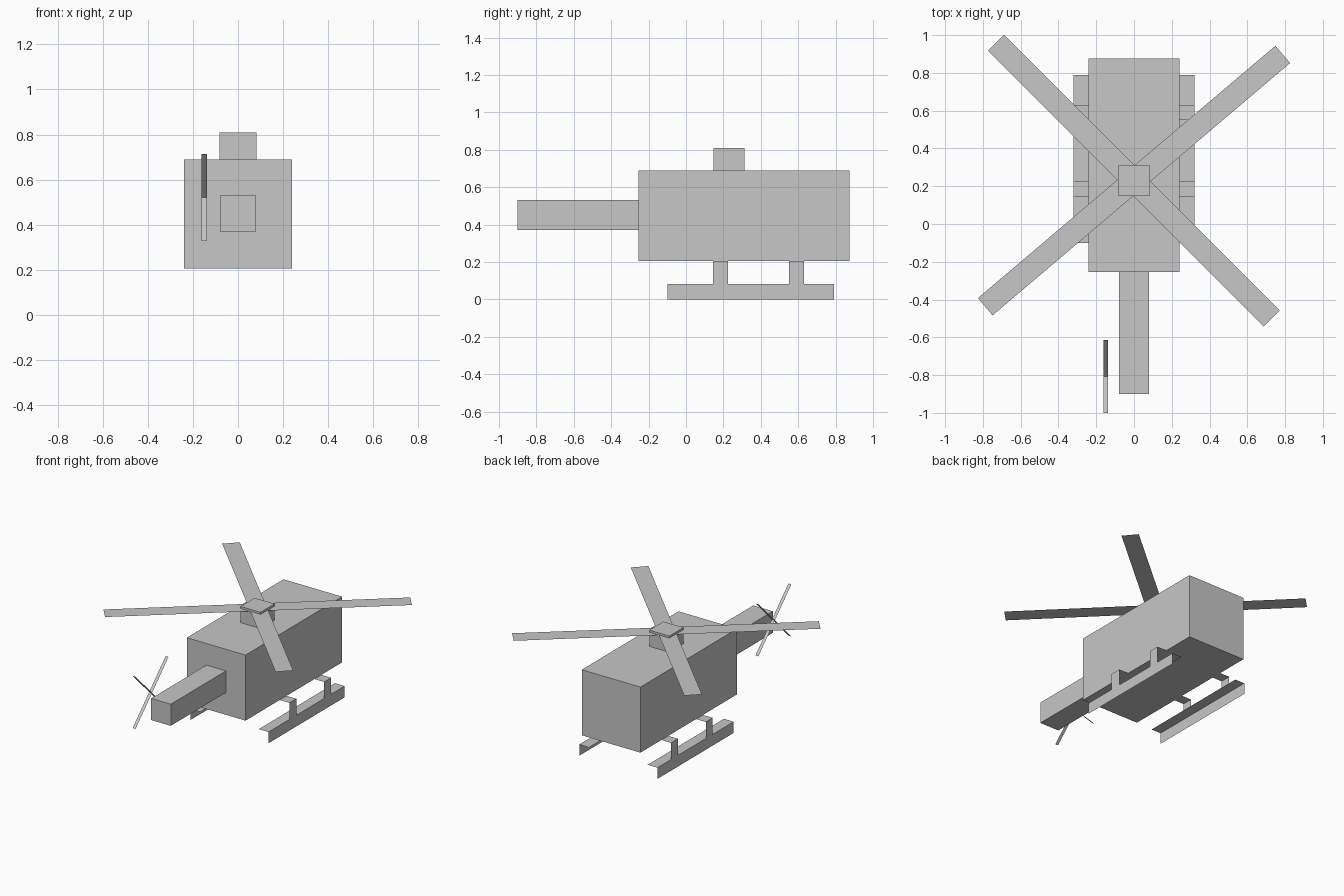
import bpy
import bmesh
from math import radians
from mathutils import Matrix, Vector

cube = bpy.data.objects.get("Cube")
if cube:
    bpy.data.objects.remove(cube, do_unlink=True)

GREY = (0.57, 0.57, 0.57, 1.0)
grey = bpy.data.materials.new("plain grey")
grey.use_nodes = True
grey.diffuse_color = GREY
grey.node_tree.nodes["Principled BSDF"].inputs["Base Color"].default_value = GREY


def finish(name, bm):
    mesh = bpy.data.meshes.new(name)
    bm.to_mesh(mesh)
    bm.free()
    mesh.materials.append(grey)
    obj = bpy.data.objects.new(name, mesh)
    bpy.context.collection.objects.link(obj)
    return obj


def box(name, low, high):
    low, high = Vector(low), Vector(high)
    bm = bmesh.new()
    bmesh.ops.create_cube(bm, size=1)
    bmesh.ops.scale(bm, vec=high - low, verts=bm.verts)
    bmesh.ops.translate(bm, vec=(low + high) / 2, verts=bm.verts)
    return finish(name, bm)


def blade(name, length, width, centre, axis, angle):
    """Thin flat strip along x or y, turned about an axis."""
    bm = bmesh.new()
    bmesh.ops.create_grid(bm, x_segments=1, y_segments=1, size=0.5)
    size = (length, width, 1) if axis == "Z" else (width, length, 1)
    bmesh.ops.scale(bm, vec=size, verts=bm.verts)
    bmesh.ops.rotate(bm, matrix=Matrix.Rotation(radians(angle), 3, axis), verts=bm.verts)
    bmesh.ops.translate(bm, vec=centre, verts=bm.verts)
    return finish(name, bm)


def angle_sheet(name, side, y0, y1, bottom, top):
    """Folded sheet: a flat top and an outer wall."""
    bm = bmesh.new()
    profile = [(0.24, top), (0.32, top), (0.32, bottom)]
    rows = [[bm.verts.new((side * x, y, z)) for x, z in profile] for y in (y0, y1)]
    for i in range(2):
        bm.faces.new((rows[0][i], rows[0][i + 1], rows[1][i + 1], rows[1][i]))
    if side < 0:
        bmesh.ops.reverse_faces(bm, faces=bm.faces)
    return finish(name, bm)


# Cabin, tail and rotor mast
box("cabin", (-0.24, -0.255, 0.205), (0.24, 0.875, 0.69))
box("tail_boom", (-0.08, -0.9, 0.37), (0.08, -0.25, 0.53))
box("rotor_mast", (-0.082, 0.147, 0.69), (0.082, 0.312, 0.81))

# Main rotor
blade("main_blades_a", 2.065, 0.12, (0, 0.23, 0.795), "Z", -45)
blade("main_blades_b", 2.065, 0.12, (0, 0.23, 0.794), "Z", 40.3)

# Tail rotor beside the boom
for label, tilt in (("a", 45), ("b", -45)):
    blade("tail_blades_" + label, 0.545, 0.024, (-0.15, -0.807, 0.52), "X", tilt)

# Landing gear
for label, side in (("left", 1), ("right", -1)):
    angle_sheet(label + "_skid", side, -0.1, 0.79, 0.0, 0.083)
    angle_sheet(label + "_rear_strut", side, 0.145, 0.225, 0.083, 0.205)
    angle_sheet(label + "_front_strut", side, 0.55, 0.63, 0.083, 0.205)
